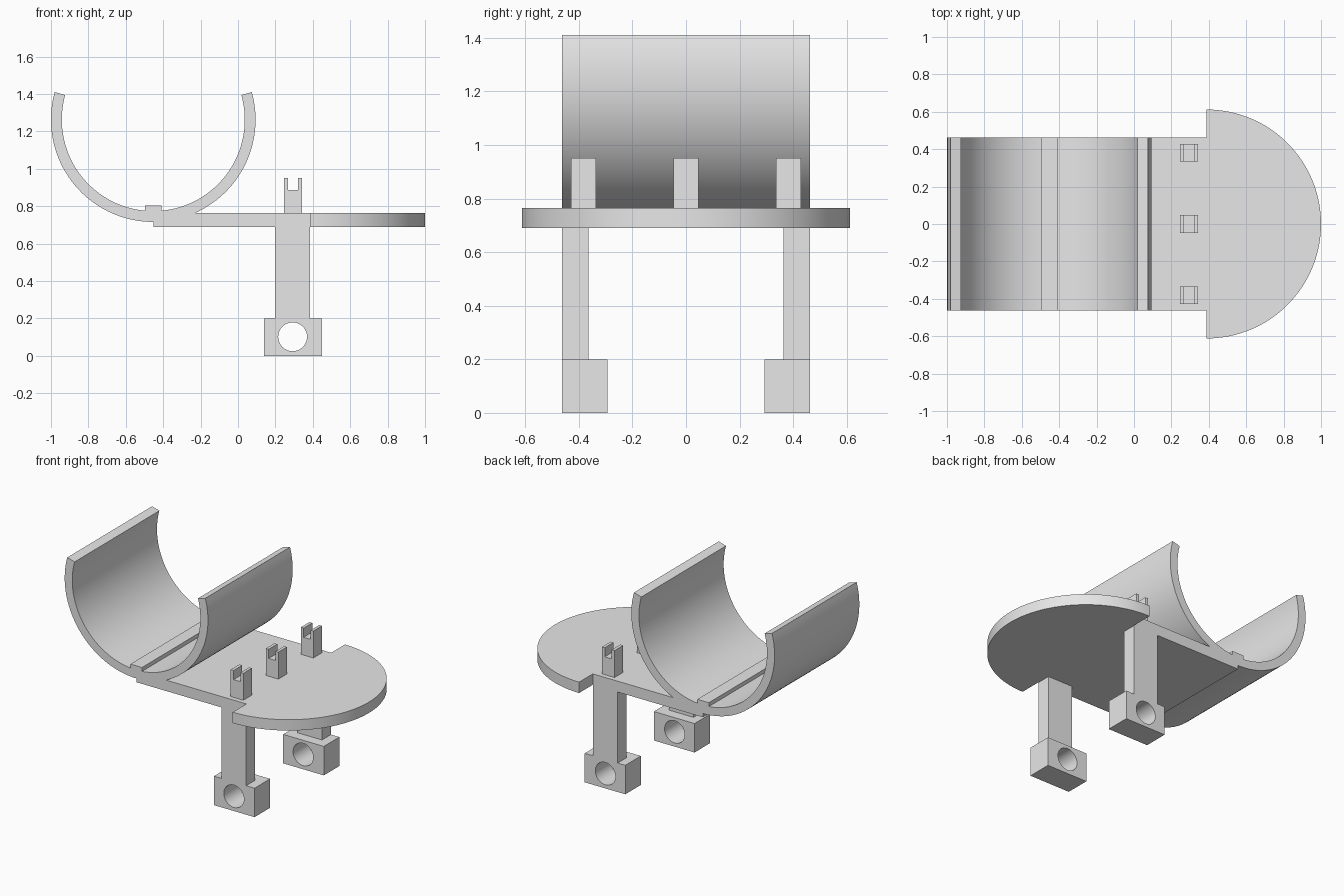
import bpy, bmesh, math
from mathutils import Vector

if "Cube" in bpy.data.objects:
    bpy.data.objects.remove(bpy.data.objects["Cube"])

grey = bpy.data.materials.new("plain_grey")
grey.diffuse_color = (0.8, 0.8, 0.8, 1)
grey.use_nodes = True
grey.node_tree.nodes["Principled BSDF"].inputs["Base Color"].default_value = grey.diffuse_color


def prism(name, outline, a, b, axis='Y'):
    """Extrude a 2D outline from a to b: (x, z) along Y or (x, y) along Z."""
    def place(p, t):
        return (p[0], t, p[1]) if axis == 'Y' else (p[0], p[1], t)
    bm = bmesh.new()
    face = bm.faces.new([bm.verts.new(place(p, a)) for p in outline])
    ext = bmesh.ops.extrude_face_region(bm, geom=[face])
    verts = [g for g in ext["geom"] if isinstance(g, bmesh.types.BMVert)]
    bmesh.ops.translate(bm, verts=verts, vec=Vector(place((0, 0), b - a)))
    bmesh.ops.recalc_face_normals(bm, faces=bm.faces)
    me = bpy.data.meshes.new(name)
    bm.to_mesh(me)
    bm.free()
    me.materials.append(grey)
    ob = bpy.data.objects.new(name, me)
    bpy.context.collection.objects.link(ob)
    return ob


def arc(cx, cy, r, start, end, n):
    angles = [math.radians(start + (end - start) * i / n) for i in range(n + 1)]
    return [(cx + r * math.cos(t), cy + r * math.sin(t)) for t in angles]


def rect(x0, x1, z0, z1):
    return [(x0, z0), (x1, z0), (x1, z1), (x0, z1)]


def smooth(ob):
    bpy.ops.object.select_all(action='DESELECT')
    ob.select_set(True)
    bpy.context.view_layer.objects.active = ob
    bpy.ops.object.shade_smooth_by_angle(angle=math.radians(30))


W = 0.462            # half width of the body
CX, CZ = -0.453, 1.263

# Open cradle: C-shaped shell with radial ends
shell = (arc(CX, CZ, 0.547, 164.4, 375.6, 72)
         + arc(CX, CZ, 0.489, 375.6, 164.4, 72))
smooth(prism("cradle", shell, -W, W))

# Raised rib along the cradle floor
prism("cradle_rib", rect(-0.498, -0.41, 0.745, 0.803), -W, W)

# Flat plate ending in a wide half disc
plate = [(CX, W), (CX, -W), (0.388, -W)] + arc(0.388, 0, 0.612, -90, 90, 64) + [(0.388, W)]
smooth(prism("base_plate", plate, 0.69, 0.765, 'Z'))

# Three slotted posts
fork = [(0.245, 0.76), (0.341, 0.76), (0.341, 0.951), (0.32, 0.951),
        (0.32, 0.888), (0.267, 0.888), (0.267, 0.951), (0.245, 0.951)]
for i, y in enumerate((-0.382, 0, 0.382)):
    prism(f"slotted_post_{i + 1}", fork, y - 0.047, y + 0.047)

# Legs and bored feet on both sides
for side, s in (("front", -1), ("back", 1)):
    prism(f"{side}_leg", rect(0.198, 0.386, 0.2, 0.69), s * 0.364, s * W)
    foot = prism(f"{side}_foot", rect(0.14, 0.45, 0, 0.2), s * 0.293, s * W)
    cutter = prism("bore_cutter", arc(0.292, 0.102, 0.077, 0, 352.5, 47), s * 0.2, s * 0.6)
    cutter.hide_render = True
    mod = foot.modifiers.new("bore", 'BOOLEAN')
    mod.operation, mod.solver, mod.object = 'DIFFERENCE', 'EXACT', cutter
    bpy.ops.object.select_all(action='DESELECT')
    bpy.context.view_layer.objects.active = foot
    foot.select_set(True)
    bpy.ops.object.modifier_apply(modifier=mod.name)
    bpy.data.objects.remove(cutter)
    smooth(foot)
